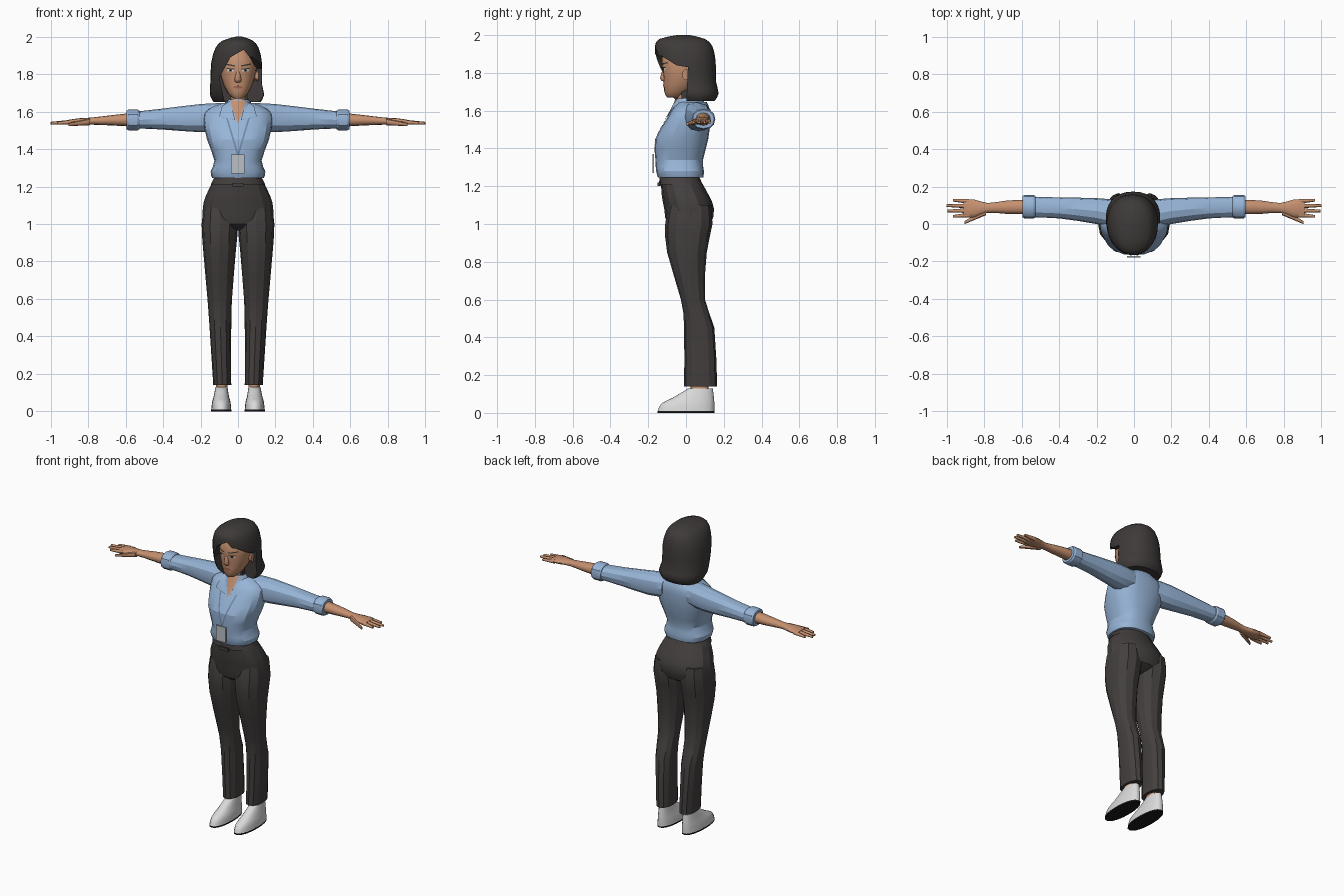
import bpy, bmesh, math
from mathutils import Vector
from mathutils.bvhtree import BVHTree

if "Cube" in bpy.data.objects:
    bpy.data.objects.remove(bpy.data.objects["Cube"])

SIDES = ((1, "left"), (-1, "right"))


def material(name, *colour):
    mat = bpy.data.materials.new(name)
    mat.use_nodes = True
    mat.diffuse_color = (*colour, 1)
    shader = next(n for n in mat.node_tree.nodes if n.type == 'BSDF_PRINCIPLED')
    shader.inputs["Base Color"].default_value = (*colour, 1)
    return mat


SHIRT = material("shirt blue", .31, .46, .68)
STRAP = material("strap blue", .16, .25, .4)
CLOTH = material("charcoal cloth", .056, .05, .048)
HAIR = material("dark hair", .047, .042, .04)
SKIN = material("skin", .56, .28, .16)
LIPS = material("lips", .36, .14, .09)
WHITE = material("shoe white", .7, .7, .7)
BLACK = material("sole black", .01, .01, .01)
GREY = material("badge grey", .5, .53, .56)


def finish(bm, name, mat, angle=30):
    bmesh.ops.recalc_face_normals(bm, faces=bm.faces)
    mesh = bpy.data.meshes.new(name)
    bm.to_mesh(mesh)
    bm.free()
    mesh.materials.append(mat)
    mesh.shade_smooth()
    mesh.set_sharp_from_angle(angle=math.radians(angle))
    obj = bpy.data.objects.new(name, mesh)
    bpy.context.scene.collection.objects.link(obj)
    return obj


def with_midpoints(rows):
    """Add a curved in-between row to each pair of rows."""
    rows = [Vector(row) for row in rows]
    padded = [rows[0], *rows, rows[-1]]
    result = [rows[0]]
    for before, start, end, after in zip(padded, padded[1:], padded[2:], padded[3:]):
        result += [((start + end) * 9 - before - after) / 16, end]
    return result


def bridge(bm, rings):
    """Join rings of vertices into a closed skin with end caps."""
    for lower, upper in zip(rings, rings[1:]):
        for i in range(len(lower)):
            bm.faces.new((lower[i - 1], lower[i], upper[i], upper[i - 1]))
    bm.faces.new(rings[0])
    bm.faces.new(rings[-1])


def loft(name, mat, rows, axis='z', sides=16, power=2.2, side=1, angle=30):
    """Skin rounded rings; a row is (position, low, high, low, high) across the axis."""
    def rounded(value):
        return math.copysign(abs(value) ** (2 / power), value) / 2

    bm = bmesh.new()
    rings = []
    for t, a_low, a_high, b_low, b_high in rows:
        ring = []
        for i in range(sides):
            turn = math.tau * i / sides
            a = (a_low + a_high) / 2 + (a_high - a_low) * rounded(math.cos(turn))
            b = (b_low + b_high) / 2 + (b_high - b_low) * rounded(math.sin(turn))
            x, y, z = (a, b, t) if axis == 'z' else (t, a, b)
            ring.append(bm.verts.new((x * side, y, z)))
        rings.append(ring)
    bridge(bm, rings)
    return finish(bm, name, mat, angle)


def body(name, mat, rows, **options):
    """Loft symmetric rows of (height, half width, front, back)."""
    rows = [(z, -half, half, front, back) for z, half, front, back in rows]
    return loft(name, mat, with_midpoints(rows), **options)


def digit(name, base, tip, base_radius, tip_radius, side):
    """Tapered finger between two points."""
    rows = [(x, y - r, y + r, z - r, z + r)
            for (x, y, z), r in ((base, base_radius), (tip, tip_radius))]
    loft(name, SKIN, rows, 'x', sides=8, side=side, angle=50)


def prism(name, mat, outline, axis, start, end):
    """Extrude an (x, z) outline along y, or a (y, z) outline along x."""
    bm = bmesh.new()
    rings = [[bm.verts.new((p, depth, z) if axis == 'y' else (depth, p, z)) for p, z in outline]
             for depth in (start, end)]
    bridge(bm, rings)
    return finish(bm, name, mat)


def oval(x, z, half_width, half_height):
    turns = [math.tau * i / 12 for i in range(12)]
    return [(x + half_width * math.cos(t), z + half_height * math.sin(t)) for t in turns]


def strip(start, end, width):
    start, end = Vector(start), Vector(end)
    edge = (end - start).orthogonal().normalized() * width / 2
    return [start + edge, end + edge, end - edge, start - edge]


def plate(name, mat, outline, targets, offset=.004, side=1):
    """Lay a thin (x, z) outline on the front of the targets."""
    trees = [BVHTree.FromPolygons([v.co for v in t.data.vertices],
                                  [tuple(f.vertices) for f in t.data.polygons]) for t in targets]
    bm = bmesh.new()
    bm.faces.new([bm.verts.new((x * side, 0, z)) for x, z in outline])
    bmesh.ops.triangulate(bm, faces=bm.faces)
    bmesh.ops.subdivide_edges(bm, edges=bm.edges, cuts=3, use_grid_fill=True)
    for v in bm.verts:
        hits = [tree.ray_cast(Vector((v.co.x, -1, v.co.z)), Vector((0, 1, 0)))[0] for tree in trees]
        v.co.y = min([hit.y for hit in hits if hit], default=0) - offset
    obj = finish(bm, name, mat)
    if sum(face.normal.y for face in obj.data.polygons) > 0:
        obj.data.flip_normals()


# Head, nose and neck
head = body("head", SKIN, [(1.67, .025, -.1, -.04), (1.7, .055, -.115, .02), (1.78, .09, -.12, .09),
                           (1.88, .096, -.127, .12), (1.96, .04, -.08, .07)], sides=20, angle=50)
body("nose", SKIN, [(1.755, .012, -.12, -.1), (1.77, .018, -.138, -.1), (1.83, .007, -.12, -.1)],
     sides=8, angle=50)
body("neck", SKIN, [(1.56, .05, -.05, .08), (1.72, .046, -.045, .075)])

# Face details
for side, word in SIDES:
    plate(word + "_eye_white", WHITE, oval(.04, 1.82, .02, .008), [head], .002, side)
    plate(word + "_iris", BLACK, oval(.04, 1.82, .007, .008), [head], .004, side)
    plate(word + "_eyelash", HAIR, strip((.018, 1.826), (.062, 1.83), .005), [head], .005, side)
    plate(word + "_eyebrow", HAIR, strip((.015, 1.843), (.07, 1.854), .007), [head], .003, side)
    loft(word + "_ear", SKIN, [(.085, -.02, .015, 1.77, 1.81), (.11, -.02, .02, 1.76, 1.82)],
         'x', sides=10, side=side)
plate("mouth", LIPS, oval(0, 1.73, .026, .008), [head], .003)

# Hair with the face opening cut out
hair = loft("hair", HAIR, with_midpoints([
    (1.65, -.13, .12, -.06, .15), (1.69, -.15, .14, -.1, .173), (1.75, -.148, .127, -.13, .16),
    (1.86, -.143, .128, -.158, .157), (1.94, -.12, .11, -.165, .14), (1.98, -.08, .077, -.14, .1),
    (2, -.01, .02, -.05, .02)]), sides=28, angle=40)
cutters = [
    prism("face_cutter", HAIR, [(.03, 1.93), (-.04, 1.89), (-.1, 1.78), (-.06, 1.6), (.1, 1.6),
                                (.1, 1.82), (.07, 1.88)], 'y', -.3, -.025),
    prism("side_cutter", HAIR, [(-.3, 1.9), (-.13, 1.89), (-.05, 1.84), (.01, 1.83), (0, 1.6),
                                (-.3, 1.6)], 'x', .05, .3)]
for cutter in cutters:
    opening = hair.modifiers.new("opening", 'BOOLEAN')
    opening.operation, opening.solver, opening.object = 'DIFFERENCE', 'EXACT', cutter
bpy.context.view_layer.update()
cut = bpy.data.meshes.new_from_object(hair.evaluated_get(bpy.context.evaluated_depsgraph_get()))
hair.modifiers.clear()
hair.data = cut
cut.set_sharp_from_angle(angle=math.radians(40))
for cutter in cutters:
    bpy.data.objects.remove(cutter)

# Shirt body and collar
shirt = body("shirt_body", SHIRT, [
    (1.245, .138, -.148, .092), (1.28, .146, -.158, .095), (1.34, .126, -.162, .09),
    (1.45, .165, -.163, .118), (1.56, .185, -.1, .13), (1.61, .165, -.07, .125),
    (1.645, .085, -.04, .11)], sides=20, power=2.5, angle=22)
collar = body("collar", SHIRT, [(1.59, .1, -.085, .115), (1.665, .06, -.052, .09)])
front = [shirt, collar]
plate("open_neckline", SKIN, [(-.045, 1.66), (.045, 1.66), (0, 1.535)], front, .003)

# Lanyard and badge
for side, word in SIDES:
    plate(word + "_collar_flap", SHIRT, [(.04, 1.66), (.085, 1.63), (.1, 1.575), (.016, 1.555)],
          front, .009, side)
    plate(word + "_lanyard", STRAP, strip((.06, 1.57), (0, 1.365), .009), front, .005, side)
prism("badge", GREY, [(-.038, 1.27), (.034, 1.27), (.034, 1.37), (-.038, 1.37)], 'y', -.178, -.17)

# Hips and waistband
body("hips", CLOTH, [(.965, .05, -.04, .06), (1, .175, -.1, .13), (1.08, .188, -.115, .148),
                     (1.15, .172, -.128, .122), (1.25, .122, -.135, .066)], angle=22)
body("waistband", CLOTH, [(1.21, .146, -.143, .088), (1.25, .126, -.14, .07)])
prism("waist_tab", CLOTH, [(-.03, 1.2), (.03, 1.2), (.03, 1.22), (-.03, 1.22)], 'y', -.15, -.13)

for side, word in SIDES:
    # Legs and shoes
    loft(word + "_trouser_leg", CLOTH, with_midpoints([
        (.14, .036, .132, -.01, .165), (.45, .036, .152, -.01, .15), (.6, .032, .163, -.027, .1),
        (.85, .012, .185, -.1, .11), (1, 0, .194, -.11, .14), (1.1, .02, .18, -.09, .13)]),
        sides=12, side=side, angle=22)
    loft(word + "_ankle", SKIN, [(z, .055, .118, .025, .12) for z in (.07, .2)], side=side)
    loft(word + "_shoe", WHITE, with_midpoints([
        (.009, .036, .143, -.15, .15), (.05, .04, .138, -.13, .15), (.08, .048, .13, -.07, .148),
        (.13, .056, .12, .012, .142)]), sides=20, side=side, angle=45)
    loft(word + "_sole", BLACK, [(z, .036, .143, -.15, .15) for z in (0, .01)], sides=20, side=side)

    # Arms
    loft(word + "_sleeve", SHIRT, with_midpoints([
        (.09, -.03, .128, 1.5, 1.645), (.2, 0, .138, 1.49, 1.64), (.4, .03, .142, 1.504, 1.616),
        (.54, .035, .145, 1.51, 1.6)]), 'x', sides=12, side=side, angle=25)
    loft(word + "_cuff", SHIRT, [(x, .03 + inset, .155 - inset, 1.5 + inset, 1.61 - inset)
         for x, inset in ((.525, .006), (.535, 0), (.585, 0), (.595, .006))],
         'x', sides=12, side=side)
    loft(word + "_forearm", SKIN, with_midpoints([
        (.57, .052, .13, 1.52, 1.592), (.68, .054, .125, 1.526, 1.58), (.78, .06, .112, 1.53, 1.568),
        (.85, .036, .13, 1.53, 1.564), (.91, .036, .132, 1.533, 1.555)]),
        'x', sides=12, side=side, angle=45)
    for i, finger in enumerate(("index", "middle", "ring", "little")):
        y = .048 + .024 * i
        reach = .995 if finger in ("middle", "ring") else .965
        tip = (reach + .005 * (finger == "ring"), y * 1.2 - .017, 1.538)
        digit(f"{word}_{finger}_finger", (.88, y, 1.544), tip, .013, .007, side)
    digit(word + "_thumb", (.79, .065, 1.545), (.905, .007, 1.53), .018, .008, side)
